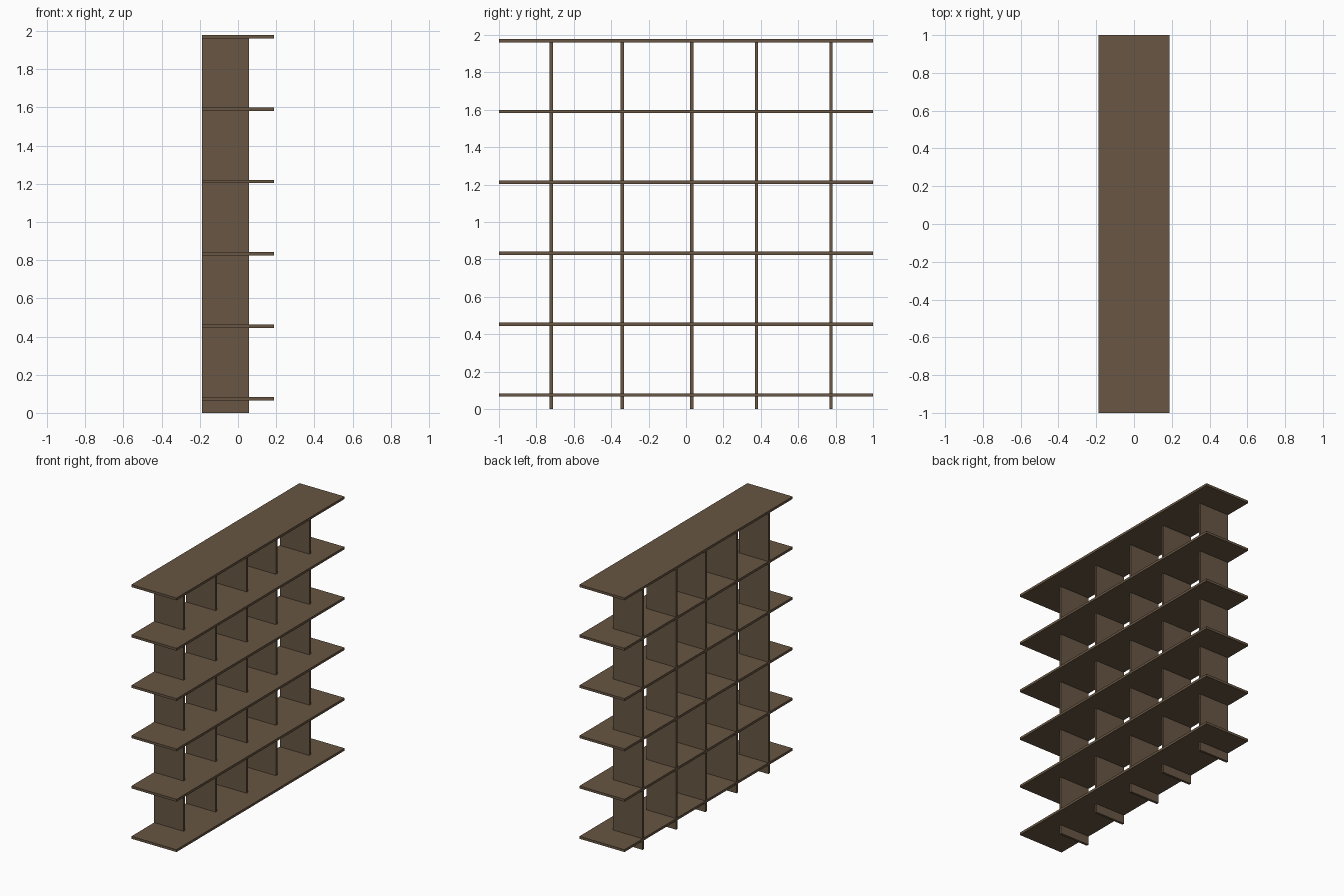
import bpy

if "Cube" in bpy.data.objects:
    bpy.data.objects.remove(bpy.data.objects["Cube"])

T = 0.018               # board thickness
BACK, FRONT = -0.188, 0.188
DIVIDER_FRONT = 0.058
TOP = 1.979

wood = bpy.data.materials.new("brown_wood")
wood.diffuse_color = (0.138, 0.093, 0.056, 1)
wood.use_nodes = True
wood.node_tree.nodes["Principled BSDF"].inputs["Base Color"].default_value = wood.diffuse_color


def board(name, lo, hi):
    """Box spanning two opposite corners."""
    bpy.ops.mesh.primitive_cube_add(size=1, location=[(a + b) / 2 for a, b in zip(lo, hi)])
    ob = bpy.context.object
    ob.name = name
    ob.scale = [b - a for a, b in zip(lo, hi)]
    bpy.ops.object.transform_apply(location=False, rotation=False, scale=True)
    ob.data.materials.append(wood)


# Six evenly spaced full-length shelves
for i in range(6):
    z = TOP - i * 0.379
    board(f"shelf_{i + 1}", (BACK, -1, z - T), (FRONT, 1, z))

# Five unevenly spaced upright dividers, flush with the back, under the top shelf
for i, y in enumerate((-0.72, -0.34, 0.03, 0.377, 0.775)):
    board(f"divider_{i + 1}", (BACK, y - T / 2, 0), (DIVIDER_FRONT, y + T / 2, TOP - T))
